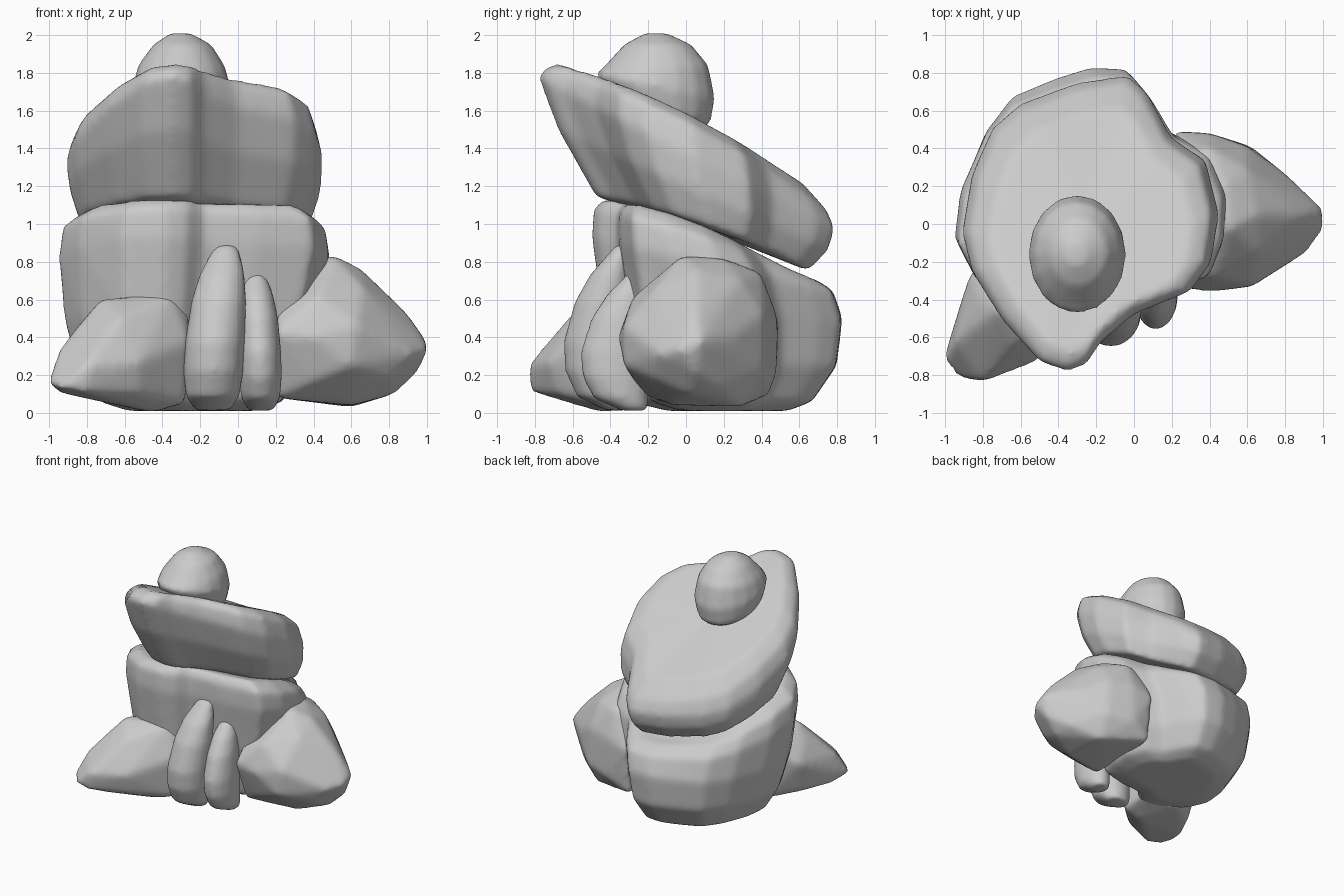
import bpy, bmesh, math

if "Cube" in bpy.data.objects:
    bpy.data.objects.remove(bpy.data.objects["Cube"])


def finish(name, bm, smooth=8):
    """Turn a rough shell into a softly worn stone."""
    bmesh.ops.recalc_face_normals(bm, faces=bm.faces)
    me = bpy.data.meshes.new(name)
    bm.to_mesh(me)
    bm.free()
    ob = bpy.data.objects.new(name, me)
    bpy.context.collection.objects.link(ob)
    rm = ob.modifiers.new("remesh", 'REMESH')
    rm.mode = 'VOXEL'
    rm.voxel_size = 0.022
    rm.use_smooth_shade = True
    sm = ob.modifiers.new("wear", 'SMOOTH')
    sm.factor = 0.5
    sm.iterations = smooth
    return ob


def loft(name, rings, smooth=12):
    """Skin a stack of matching rings and close both ends."""
    bm = bmesh.new()
    vr = [[bm.verts.new(p) for p in r] for r in rings]
    n = len(vr[0])
    for a, b in zip(vr, vr[1:]):
        for i in range(n):
            j = (i + 1) % n
            bm.faces.new((a[i], a[j], b[j], b[i]))
    caps = [bm.faces.new(vr[0][::-1]), bm.faces.new(vr[-1])]
    bmesh.ops.poke(bm, faces=caps)
    return finish(name, bm, smooth)


def hull(name, pts, smooth=12):
    """Convex boulder around a few corner points."""
    bm = bmesh.new()
    for p in pts:
        bm.verts.new(p)
    res = bmesh.ops.convex_hull(bm, input=bm.verts)
    junk = {g for g in res["geom_interior"] + res["geom_unused"]
            if isinstance(g, bmesh.types.BMVert)}
    bmesh.ops.delete(bm, geom=list(junk), context='VERTS')
    return finish(name, bm, smooth)


def fit(outline, x0, x1, y0, y1, z):
    """Stretch an outline to a box; z is a height function of x and y."""
    xs = [p[0] for p in outline]
    ys = [p[1] for p in outline]
    out = []
    for x, y in outline:
        u = x0 + (x1 - x0) * (x - min(xs)) / (max(xs) - min(xs))
        v = y0 + (y1 - y0) * (y - min(ys)) / (max(ys) - min(ys))
        out.append((u, v, z(u, v)))
    return out


def oval(x0, x1, y0, y1, z, slope=0.0, n=16):
    cx, cy, rx, ry = (x0 + x1) / 2, (y0 + y1) / 2, (x1 - x0) / 2, (y1 - y0) / 2
    return [(cx + rx * math.cos(t), cy + ry * math.sin(t), z + slope * ry * math.sin(t))
            for t in (2 * math.pi * i / n for i in range(n))]


# Tilted upper slab, drooping a little on its left
slab = [(-.35, -.77), (-.50, -.72), (-.70, -.50), (-.86, -.25), (-.91, -.05),
        (-.86, .25), (-.75, .50), (-.60, .63), (-.30, .74), (-.03, .78),
        (.07, .69), (.20, .45), (.38, .33), (.45, .05), (.41, -.20),
        (.30, -.35), (0, -.47), (-.18, -.62), (-.25, -.73)]
droop = lambda x: .28 * max(0, -.5 - x)
top_z = lambda x, y: 1.59 - .5 * y - .17 * y * y - droop(x)
loft("upper_slab", [
    fit(slab, -.76, .31, -.42, .50, lambda x, y: 1.02 - .33 * y - .18 * y * y),
    fit(slab, -.84, .38, -.48, .65, lambda x, y: 1.03 - .32 * y - .17 * y * y),
    fit(slab, -.90, .44, -.68, .76, lambda x, y: 1.20 - .44 * y),
    fit(slab, -.91, .45, -.785, .79, lambda x, y: 1.38 - .51 * y - .5 * droop(x)),
    fit(slab, -.87, .41, -.76, .75, lambda x, y: top_z(x, y) - .05),
    fit(slab, -.76, .31, -.68, .62, top_z)])

# Broad body stone
body = [(-.38, -.49), (-.60, -.47), (-.84, -.27), (-.95, -.05), (-.92, .20),
        (-.80, .48), (-.65, .67), (-.40, .77), (-.20, .83), (0, .82),
        (.10, .70), (.22, .49), (.40, .40), (.49, .20), (.48, -.05),
        (.40, -.26), (.10, -.33), (-.18, -.35), (-.27, -.45)]
loft("body_stone", [
    fit(body, -.58, .10, -.10, .54, lambda x, y: .01),
    fit(body, -.74, .24, -.30, .67, lambda x, y: .06),
    fit(body, -.86, .34, -.37, .80, lambda x, y: .25),
    fit(body, -.92, .41, -.44, .83, lambda x, y: .50),
    fit(body, -.95, .49, -.50, .78, lambda x, y: .82 - .22 * y),
    fit(body, -.93, .47, -.49, .68, lambda x, y: .96 - .30 * y - .10 * y * y),
    fit(body, -.82, .37, -.43, .57, lambda x, y: 1.03 - .37 * y - .30 * y * y)])

# Rounded top stone
loft("top_stone", [
    oval(-.44, -.16, -.30, .02, 1.53, -.3),
    oval(-.54, -.07, -.42, .13, 1.61, -.3),
    oval(-.56, -.04, -.48, .155, 1.73, -.2),
    oval(-.53, -.07, -.43, .12, 1.84),
    oval(-.45, -.14, -.33, .03, 1.95),
    oval(-.36, -.25, -.22, -.10, 2.01)], 6)

# Left foot boulder
hull("left_foot", [
    (-1.01, -.72, .16), (-.94, -.81, .13), (-.80, -.84, .25), (-.82, -.82, .11),
    (-.95, -.63, .33), (-.96, -.58, .11), (-.72, -.46, .61), (-.35, -.42, .63),
    (-.26, -.32, .56), (-.26, -.48, .38), (-.28, -.45, .05), (-.52, -.73, .27),
    (-.52, -.68, .10), (-.62, -.63, .50), (-.45, -.45, .0), (-.87, -.26, .36),
    (-.84, -.34, .10), (-.82, -.40, .49), (-.65, -.10, .53), (-.60, -.14, .04),
    (-.28, -.15, .08), (-.30, -.15, .56)])

# Right foot boulder
hull("right_foot", [
    (1.0, .08, .38), (1.01, -.02, .34), (.93, -.14, .31), (.96, .05, .22),
    (.90, .05, .53), (.82, .25, .40), (.82, .18, .13), (.78, -.21, .42),
    (.80, -.16, .18), (.83, .02, .10), (.63, -.33, .46), (.60, -.33, .25),
    (.60, -.08, .04), (.60, .30, .03), (.62, .41, .22), (.60, .41, .52),
    (.60, .29, .71), (.66, .05, .76), (.66, -.15, .67), (.50, -.02, .84),
    (.48, .20, .82), (.40, .40, .74), (.40, .48, .52), (.40, .48, .20),
    (.22, .49, .47), (.22, .44, .09), (.20, -.34, .42), (.20, -.20, .08),
    (.40, -.36, .40), (.40, -.28, .17), (.42, -.28, .62), (.20, -.20, .56),
    (.20, .35, .75)])


# Two upright finger stones leaning on the body
def finger(name, cx, w, front, h, lean):
    sect = [(.015, .60, .22), (.10, .90, .07), (.25, 1.0, .01), (.42, 1.0, .0),
            (.66, .92, .06), (.82, .76, .14), (.95, .50, .24), (1.0, .33, .28)]
    loft(name, [oval(cx - w * s + lean * k * k, cx + w * s + lean * k * k,
                     front + d, max(front + .36, front + d + .12), h * k)
                for k, s, d in sect], 5)


finger("left_finger_stone", -.135, .16, -.65, .89, .075)
finger("right_finger_stone", .12, .115, -.56, .765, -.03)
